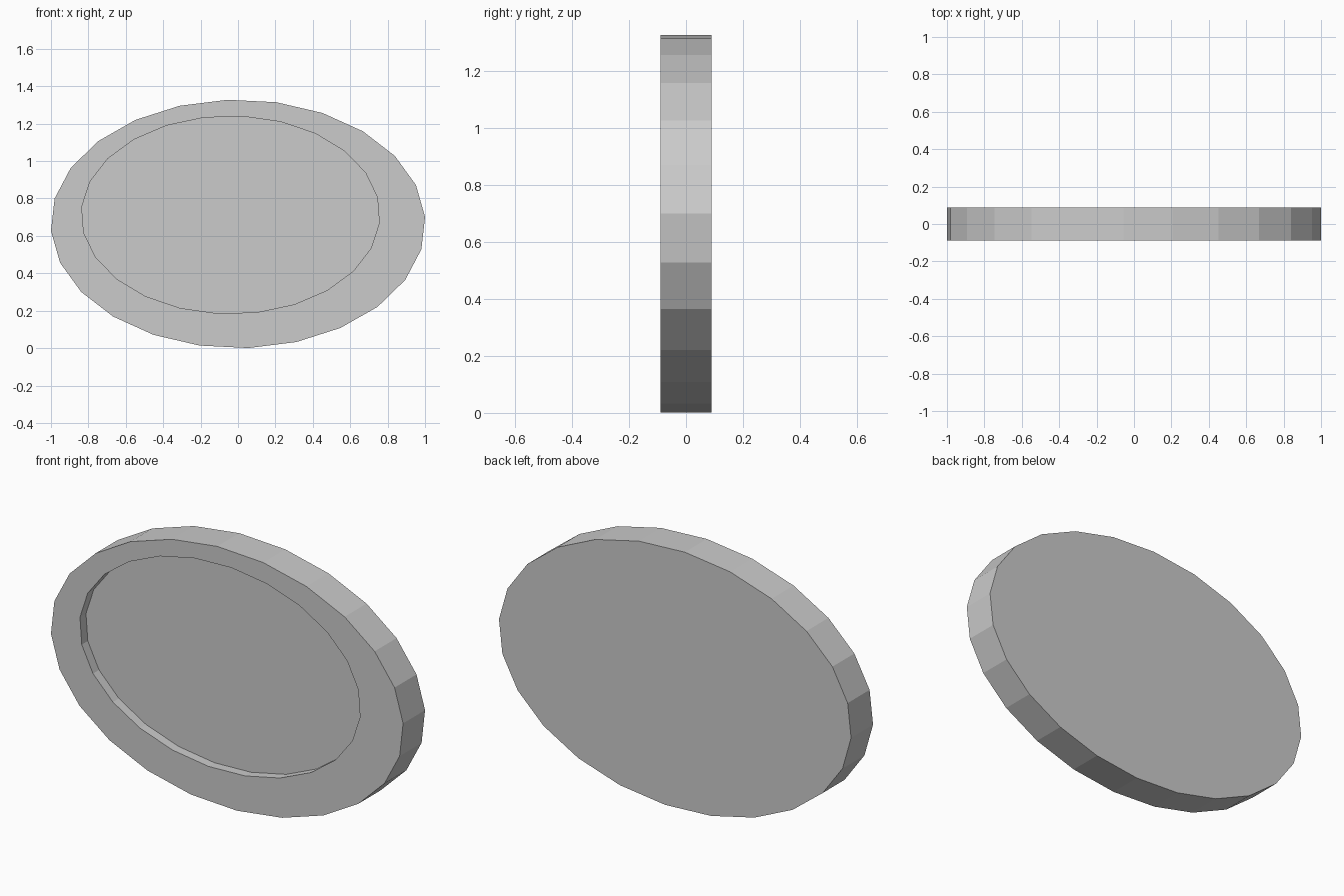
import bpy, bmesh
from math import cos, sin, radians, tau

if "Cube" in bpy.data.objects:
    bpy.data.objects.remove(bpy.data.objects["Cube"])

SIDES = 24
HALF = 0.089          # half thickness
FLOOR_Y = -0.04       # depth of the recessed face

bm = bmesh.new()


def ring(cx, cz, a, b, phase, y):
    """Elliptical loop of vertices in the xz plane."""
    p = radians(phase)
    return [bm.verts.new((cx + a * cos(p + tau * i / SIDES), y,
                          cz + b * sin(p + tau * i / SIDES))) for i in range(SIDES)]


def bridge(r1, r2):
    for i in range(SIDES):
        j = (i + 1) % SIDES
        bm.faces.new((r1[i], r1[j], r2[j], r2[i]))


outer = (0, 0.664, 1.0016, 0.6645, 3.2)
inner = (-0.04, 0.712, 0.798, 0.529, 10.3)

# back rim, front rim, recess lip, recess floor
rings = [ring(*outer, HALF), ring(*outer, -HALF),
         ring(*inner, -HALF), ring(*inner, FLOOR_Y)]
for r1, r2 in zip(rings, rings[1:]):
    bridge(r1, r2)
bm.faces.new(rings[0][::-1])
bm.faces.new(rings[-1])
bmesh.ops.recalc_face_normals(bm, faces=bm.faces)

# flat-shaded oval plate
mesh = bpy.data.meshes.new("oval_plate")
bm.to_mesh(mesh)
bm.free()
plate = bpy.data.objects.new("oval_plate", mesh)
bpy.context.collection.objects.link(plate)
